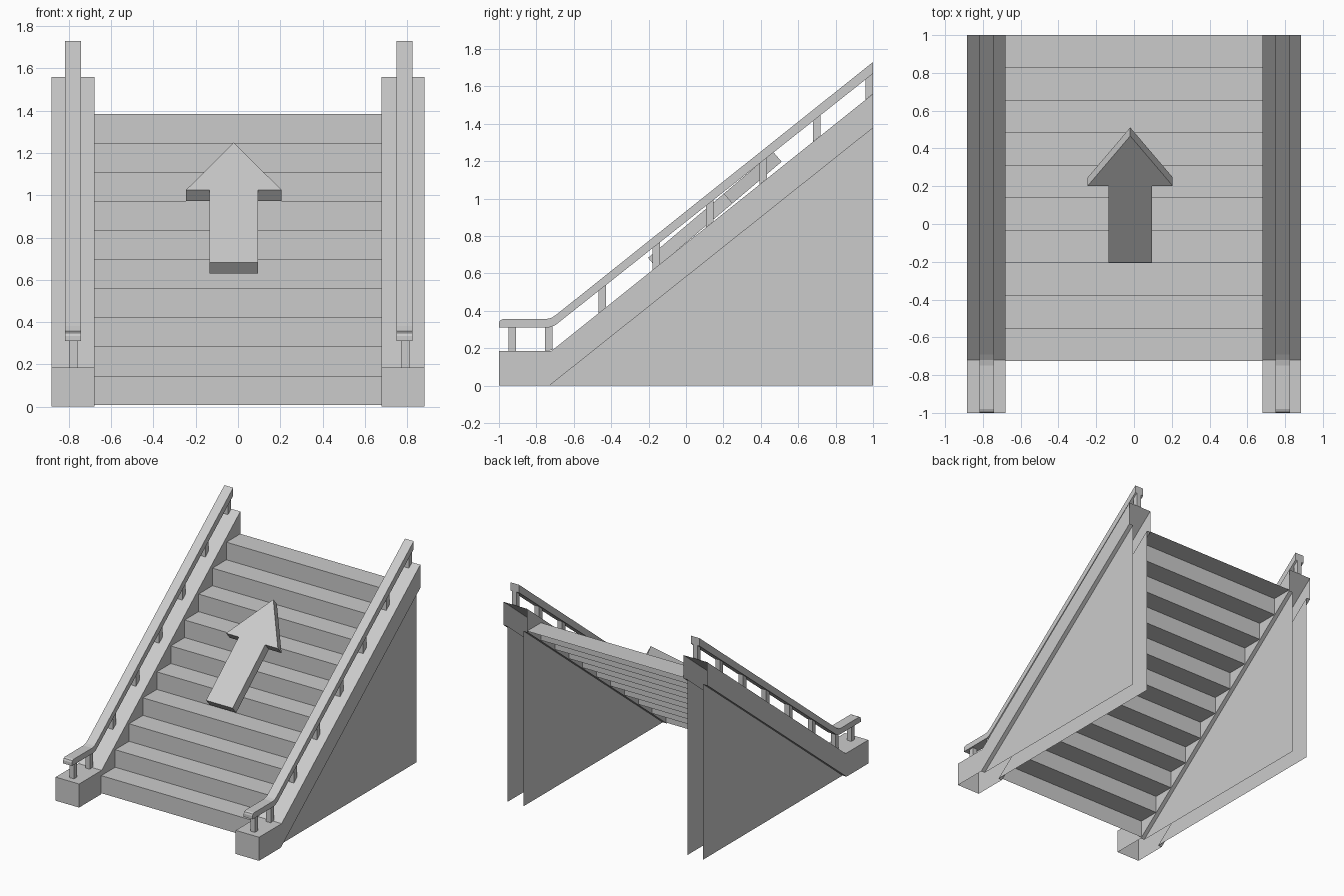
import bpy, bmesh

cube = bpy.data.objects.get("Cube")
if cube:
    bpy.data.objects.remove(cube, do_unlink=True)

grey = bpy.data.materials.new("stone_grey")
grey.use_nodes = True
colour = (0.6, 0.6, 0.6, 1)
grey.diffuse_color = colour
grey.node_tree.nodes["Principled BSDF"].inputs["Base Color"].default_value = colour


def finish(name, bm):
    mesh = bpy.data.meshes.new(name)
    bm.normal_update()
    bm.to_mesh(mesh)
    bm.free()
    mesh.materials.append(grey)
    obj = bpy.data.objects.new(name, mesh)
    bpy.context.collection.objects.link(obj)
    return obj


def profile(name, pts, x0, x1, open_edges=0, caps=True):
    """Extrude a clockwise (y, z) outline along x; the last open_edges sides stay open."""
    bm = bmesh.new()
    a = [bm.verts.new((x0, y, z)) for y, z in pts]
    b = [bm.verts.new((x1, y, z)) for y, z in pts]
    n = len(pts)
    for i in range(n - open_edges):
        j = (i + 1) % n
        bm.faces.new((a[i], b[i], b[j], a[j]))
    if caps:
        bm.faces.new(a)
        bm.faces.new(b[::-1])
    return finish(name, bm)


def panel(name, pts, x, side):
    """Flat sheet in the plane x, facing the given side."""
    bm = bmesh.new()
    verts = [bm.verts.new((x, y, z)) for y, z in pts]
    bm.faces.new(verts if side < 0 else verts[::-1])
    return finish(name, bm)


# Steps: one folded sheet, open underneath
STEPS, FRONT, BASE, TOP = 10, -0.725, 0.008, 1.385
run, rise = (1 - FRONT) / STEPS, (TOP - BASE) / STEPS
zigzag = [(FRONT, BASE)]
for i in range(STEPS):
    zigzag.append((FRONT + i * run, BASE + (i + 1) * rise))
    zigzag.append((FRONT + (i + 1) * run, BASE + (i + 1) * rise))
profile("steps", zigzag, -0.68, 0.68, open_edges=1, caps=False)

# Outlines shared by both sides
foot, crest = (-0.73, 0), (1, 1.378)
kerb_outline = [(-1, 0), (-1, 0.185), (-0.72, 0.185), (1, 1.56), crest, foot]
rail_outline = [(-1, 0.31), (-1, 0.335), (-0.994, 0.349), (-0.98, 0.355),
                (-0.75, 0.355), (-0.72, 0.362), (-0.69, 0.382),
                (1, 1.73), (1, 1.668), (-0.7, 0.322), (-0.735, 0.31)]


def kerb_height(y):
    return 0.185 + max(0, y + 0.72) * 0.8


def rail_underside(y):
    return 0.31 + max(0, y + 0.715) * 0.792


post_spots = [-0.93] + [-0.733 + 0.2865 * i for i in range(6)] + [0.98]

for side, label, rail_x in ((1, "left", 0.788), (-1, "right", -0.78)):
    # Sloping kerb, hollow below and behind
    inner, outer = 0.68 * side, 0.883 * side
    profile(label + "_kerb", kerb_outline, min(inner, outer), max(inner, outer), open_edges=3)

    # Thin supporting walls with the lips joining them to the kerb
    for part, wall_x, edge_x in (("inner", 0.713 * side, inner), ("outer", 0.849 * side, outer)):
        facing = side if part == "outer" else -side
        panel(f"{label}_{part}_wall", [foot, crest, (1, 0)], wall_x, facing)
        profile(f"{label}_{part}_lip", [crest, foot], min(wall_x, edge_x),
                max(wall_x, edge_x), open_edges=1, caps=False)

    # Handrail and its posts
    profile(label + "_handrail", rail_outline, rail_x - 0.038, rail_x + 0.038)
    for i, y in enumerate(post_spots):
        y0, y1 = y - 0.02, y + 0.02
        outline = [(y0, kerb_height(y0)), (y0, rail_underside(y0) + 0.005),
                   (y1, rail_underside(y1) + 0.005), (y1, kerb_height(y1))]
        post_x = rail_x + (0.004 if side > 0 else 0.001)
        profile(f"{label}_post_{i + 1}", outline, post_x - 0.02, post_x + 0.02)

# Direction arrow lying parallel to the slope: (half width, y, z) on its upper face
MID = -0.02
half = [(0.115, -0.203, 0.683), (0.115, 0.202, 1.026), (0.225, 0.202, 1.026)]
bm = bmesh.new()
outline = [(MID + w, y, z) for w, y, z in half] + [(MID, 0.466, 1.25)]
outline += [(MID - w, y, z) for w, y, z in reversed(half)]
top = [bm.verts.new(p) for p in outline]
bottom = [bm.verts.new((x, y + 0.045, z - 0.053)) for x, y, z in outline]
bm.faces.new(top)
bm.faces.new(bottom[::-1])
for i in range(len(top)):
    j = (i + 1) % len(top)
    bm.faces.new((top[i], bottom[i], bottom[j], top[j]))
finish("direction_arrow", bm)
